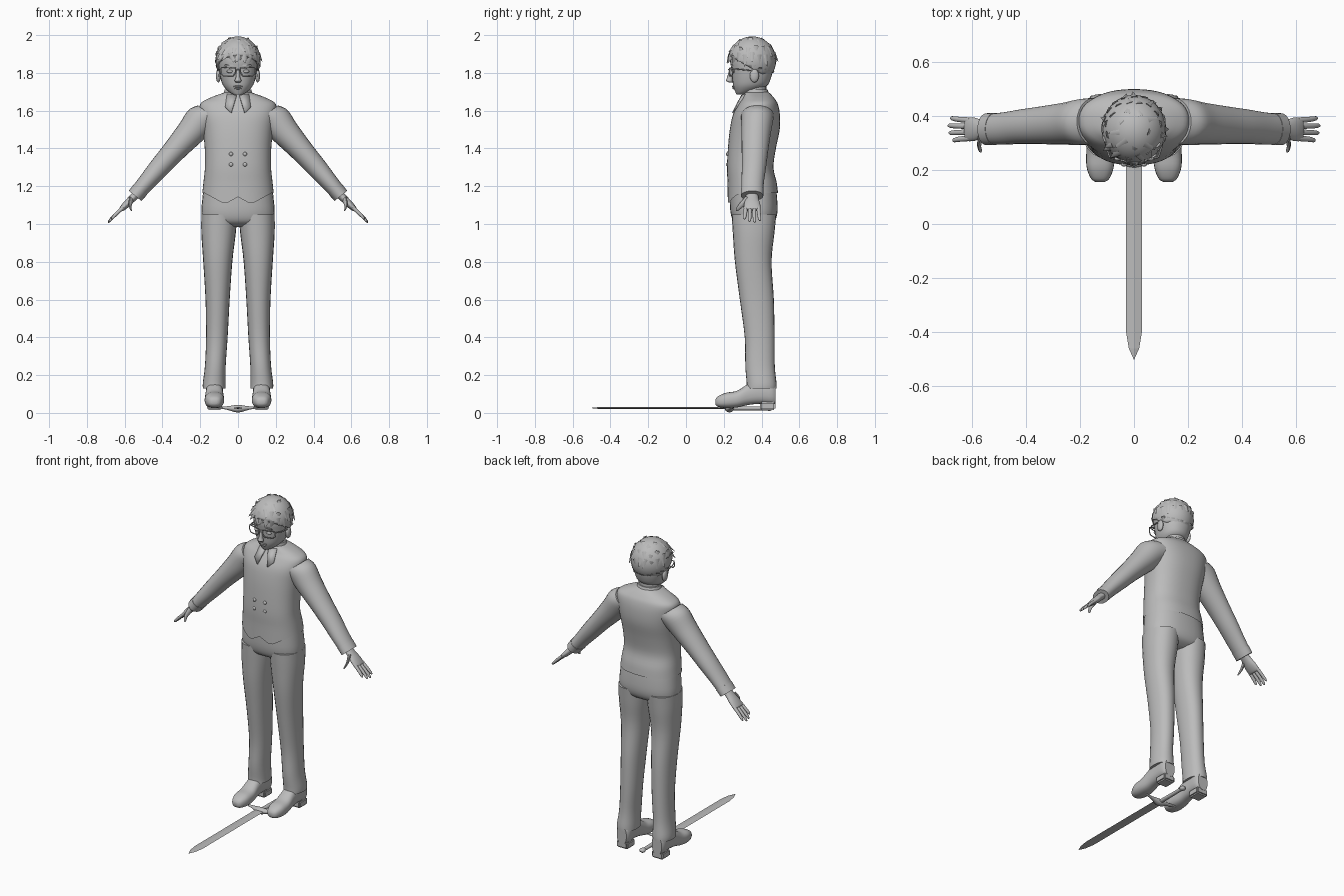
import bpy, bmesh, math, random
from mathutils import Vector

if "Cube" in bpy.data.objects:
    bpy.data.objects.remove(bpy.data.objects["Cube"])

random.seed(4)
grey = bpy.data.materials.new("plain_grey")
grey.diffuse_color = (0.5, 0.5, 0.5, 1)
grey.use_nodes = True
grey.node_tree.nodes["Principled BSDF"].inputs["Base Color"].default_value = grey.diffuse_color
X, Y, Z = Vector((1, 0, 0)), Vector((0, 1, 0)), Vector((0, 0, 1))


def finish(name, bm, mirror=False, angle=40):
    bmesh.ops.recalc_face_normals(bm, faces=bm.faces)
    me = bpy.data.meshes.new(name)
    bm.to_mesh(me)
    bm.free()
    me.materials.append(grey)
    me.shade_smooth()
    me.set_sharp_from_angle(angle=math.radians(angle))
    ob = bpy.data.objects.new(name, me)
    bpy.context.collection.objects.link(ob)
    if mirror:
        ob.modifiers.new("mirror", 'MIRROR').use_mirror_merge = False
    return ob


def spline(rings, steps):
    # smooth interpolation through the key sections
    out = []
    for i in range(len(rings) - 1):
        q = [rings[max(i - 1, 0)], rings[i], rings[i + 1], rings[min(i + 2, len(rings) - 1)]]
        for s in range(steps):
            t = s / steps
            out.append([0.5 * (2 * b + (c - a) * t + (2 * a - 5 * b + 4 * c - d) * t * t
                               + (3 * b - a - 3 * c + d) * t ** 3) for a, b, c, d in zip(*q)])
    return out + [rings[-1]]


def loft(name, rings, u, v, sides=24, e=2.0, steps=4, mirror=False, rule=None, caps=True):
    # rings: centre x, y, z, half-size along u, half-size along v
    bm = bmesh.new()
    loops = []
    for x, y, z, ru, rv in spline(rings, steps):
        loop = []
        for k in range(sides):
            a = 2 * math.pi * k / sides
            c, s = math.cos(a), math.sin(a)
            c = math.copysign(abs(c) ** (2 / e), c)
            s = math.copysign(abs(s) ** (2 / e), s)
            loop.append(bm.verts.new(Vector((x, y, z)) + u * ru * c + v * rv * s))
        loops.append(loop)
    for l0, l1 in zip(loops, loops[1:]):
        for k in range(sides):
            bm.faces.new((l0[k], l0[(k + 1) % sides], l1[(k + 1) % sides], l1[k]))
    if caps:
        bm.faces.new(loops[0])
        bm.faces.new(loops[-1])
    if rule:
        rule(loops)
    return finish(name, bm, mirror)


def ball(name, c, r, mirror=False, seg=16):
    bm = bmesh.new()
    bmesh.ops.create_uvsphere(bm, u_segments=seg, v_segments=seg // 2, radius=1)
    for w in bm.verts:
        w.co = Vector(c) + Vector(a * b for a, b in zip(w.co, r))
    return finish(name, bm, mirror)


def box(name, c, s, mirror=False, bevel=0.0):
    bm = bmesh.new()
    bmesh.ops.create_cube(bm, size=1)
    for w in bm.verts:
        w.co = Vector(c) + Vector(a * b for a, b in zip(w.co, s))
    if bevel:
        bmesh.ops.bevel(bm, geom=bm.edges[:], offset=bevel, segments=2, affect='EDGES')
    return finish(name, bm, mirror)


def wire(name, pts, r, closed=False):
    cu = bpy.data.curves.new(name, 'CURVE')
    cu.dimensions, cu.bevel_depth, cu.bevel_resolution = '3D', r, 1
    sp = cu.splines.new('POLY')
    sp.points.add(len(pts) - 1)
    for p, q in zip(sp.points, pts):
        p.co = (*q, 1)
    sp.use_cyclic_u = closed
    cu.materials.append(grey)
    ob = bpy.data.objects.new(name, cu)
    bpy.context.collection.objects.link(ob)


# trousers
loft("trouser_leg", [(.126, .40, .13, .060, .080), (.126, .40, .16, .060, .079), (.120, .392, .25, .055, .078),
                     (.112, .39, .4, .057, .079), (.108, .375, .6, .064, .090), (.107, .356, .8, .077, .097),
                     (.103, .358, .95, .091, .110), (.099, .36, 1.05, .095, .118)], X, Y, e=2.2, mirror=True)
loft("trouser_hips", [(0, .36, .985, .12, .06), (0, .36, 1.01, .182, .105), (0, .36, 1.06, .194, .124),
                      (0, .357, 1.14, .188, .125), (0, .352, 1.22, .178, .12)], X, Y, sides=32, e=2.4)


# vest with two points at the front hem
def hem(loops):
    for i, f in enumerate((1, .75, .5, .25)):
        for w in loops[i]:
            if w.co.y < .33:
                w.co.z -= f * .06 * max(0, 1 - abs(abs(w.co.x) - .07) / .11)


loft("vest", [(0, .354, 1.165, .189, .133), (0, .35, 1.22, .183, .130), (0, .340, 1.3, .175, .123),
              (0, .349, 1.4, .176, .127), (0, .364, 1.5, .186, .132), (0, .373, 1.58, .200, .124),
              (0, .382, 1.635, .200, .104), (0, .383, 1.665, .155, .085), (0, .376, 1.69, .09, .070),
              (0, .372, 1.70, .06, .06)], X, Y, sides=48, e=2.35, rule=hem, caps=False)
for z in (1.315, 1.37):
    ball("vest_button", (.037, .22, z), (.011, .008, .011), True, 12)

# sleeves and cuffs
U = Vector((.78, 0, .62))
loft("sleeve", [(.145, .378, 1.575, .085, .088), (.195, .377, 1.55, .086, .085), (.255, .371, 1.48, .075, .078),
                (.34, .365, 1.385, .062, .070), (.415, .36, 1.30, .055, .064), (.48, .353, 1.225, .047, .060),
                (.54, .35, 1.155, .041, .056)], U, Y, mirror=True)
loft("cuff", [(.515, .351, 1.184, .045, .060), (.545, .35, 1.149, .043, .059)], U, Y, mirror=True, steps=1)

# hands
V = Vector((.7, 0, .7))
loft("palm", [(.53, .35, 1.165, .022, .032), (.56, .35, 1.135, .020, .034), (.59, .35, 1.105, .019, .043),
              (.615, .35, 1.08, .014, .044), (.622, .35, 1.074, .008, .040)], V, Y, mirror=True)
for i, reach in enumerate((.058, .072, .076, .066)):
    y, dy = .317 + .022 * i, .005 * (i - 1.5)
    loft("finger", [(.605, y, 1.09, .010, .011), (.617 + reach * .5, y + dy * .5, 1.078 - reach * .45, .009, .010),
                    (.612 + reach * .9, y + dy, 1.083 - reach * .88, .007, .008),
                    (.612 + reach, y + dy, 1.083 - reach, .002, .002)], V, Y, sides=10, steps=2, mirror=True)
loft("thumb", [(.565, .325, 1.13, .016, .018), (.572, .292, 1.10, .011, .013),
               (.568, .272, 1.078, .009, .008), (.566, .265, 1.07, .002, .002)],
     V, Vector((0, .75, -.65)), sides=10, mirror=True)

# shoes
loft("shoe", [(.125, .155, .058, .016, .012), (.125, .168, .060, .034, .027), (.125, .21, .066, .050, .040),
              (.125, .27, .073, .051, .044), (.125, .33, .098, .046, .056), (.125, .39, .11, .045, .062),
              (.125, .45, .11, .045, .066), (.125, .475, .10, .034, .055)], X, Z, e=2.5, mirror=True)
box("shoe_heel", (.125, .433, .037), (.080, .082, .044), True, .008)

# neck and shirt collar
loft("neck", [(0, .375, 1.64, .07, .06), (0, .368, 1.69, .062, .058), (0, .365, 1.78, .062, .06)], X, Y)
loft("collar_band", [(0, .375, 1.66, .085, .078), (0, .372, 1.69, .076, .068), (0, .37, 1.712, .070, .062)],
     X, Y, steps=2)
bm = bmesh.new()
flap = [bm.verts.new(p) for p in ((.008, .292, 1.682), (.058, .312, 1.690), (.068, .264, 1.620), (.036, .244, 1.590))]
bm.faces.new(flap)
finish("collar_flap", bm, True).modifiers.new("thickness", 'SOLIDIFY').thickness = .008

# head and face
loft("head", [(0, .288, 1.685, .022, .020), (0, .308, 1.698, .046, .046), (0, .338, 1.73, .077, .088),
              (0, .347, 1.77, .092, .102), (0, .35, 1.82, .101, .110), (0, .35, 1.87, .104, .116),
              (0, .35, 1.93, .092, .100), (0, .35, 1.97, .05, .055)], X, Y, sides=28, e=2.15)
loft("nose", [(0, .238, 1.748, .010, .008), (0, .230, 1.758, .018, .017), (0, .232, 1.775, .012, .015),
              (0, .240, 1.82, .008, .010)], X, Y, sides=12)
ball("ear", (.104, .362, 1.785), (.013, .024, .036), True)
ball("eye", (.042, .252, 1.808), (.018, .010, .009), True)
box("eyebrow", (.047, .242, 1.84), (.05, .012, .008), True, .003)
ball("upper_lip", (0, .252, 1.728), (.026, .009, .005))
ball("lower_lip", (0, .254, 1.718), (.020, .009, .005))

# spectacles
for s in (-1, 1):
    wire("spectacle_rim", [(s * x, y, z) for x, y, z in
                           ((.012, .231, 1.825), (.088, .246, 1.829), (.092, .248, 1.80),
                            (.078, .243, 1.784), (.026, .232, 1.784), (.014, .230, 1.80))], .0035, True)
    wire("spectacle_arm", [(s * .090, .247, 1.822), (s * .104, .29, 1.818), (s * .108, .37, 1.81)], .0035)
wire("spectacle_bridge", [(-.013, .229, 1.815), (0, .224, 1.818), (.013, .229, 1.815)], .0035)

# hair cap cut along a slanting hairline, plus tufts over it
C, R = Vector((0, .35, 1.865)), Vector((.119, .127, .128))
bm = bmesh.new()
bmesh.ops.create_uvsphere(bm, u_segments=32, v_segments=20, radius=1)
for w in bm.verts:
    w.co = C + w.co * R
bmesh.ops.bisect_plane(bm, geom=bm.verts[:] + bm.edges[:] + bm.faces[:], plane_co=(0, .23, 1.89),
                       plane_no=(0, .56, 1), clear_inner=True)
cap = finish("hair_cap", bm)
solid = cap.modifiers.new("thickness", 'SOLIDIFY')
solid.thickness, solid.offset = .016, -1

bm = bmesh.new()


def tuft(az, el, length, width, lift):
    n = Vector((math.cos(el) * math.sin(az), -math.cos(el) * math.cos(az), math.sin(el)))
    base = C + n * R * .97
    down = (-Z + n * n.z + X * random.uniform(-.5, .5)).normalized()
    side = n.cross(down).normalized()
    tip = bm.verts.new(base + down * length + n * lift)
    ring = [bm.verts.new(base + side * width * a + n * b - down * c) for a, b, c in
            ((-1, -.01, 0), (-.5, .007, .012), (.5, .007, .012), (1, -.01, 0))]
    for p, q in zip(ring, ring[1:] + ring[:1]):
        bm.faces.new((p, q, tip))
    bm.faces.new(ring)


for row, (el, count, lift) in enumerate(((1.0, 9, -.006), (.55, 16, 0), (.2, 20, .002))):
    for k in range(count):
        tuft(2 * math.pi * (k + .5 * row) / count, el + random.uniform(-.1, .1),
             random.uniform(.035, .055), .02, lift + random.uniform(-.002, .007))
for k in range(13):
    tuft(math.pi + (k - 6) * .24, -.25 - .3 * math.cos((k - 6) * .24), .04, .018, -.012)
finish("hair_tufts", bm, angle=60)

# sword lying on the floor
bm = bmesh.new()
top, low = [], []
for y, w in ((.22, .029), (-.40, .029), (-.46, .019), (-.5, 0.001)):
    t = .005 if w > .01 else .001
    mid = [bm.verts.new((s * w, y, .026)) for s in (-1, 1)]
    up, dn = bm.verts.new((0, y, .026 + t)), bm.verts.new((0, y, .026 - t))
    top.append((mid[0], up, mid[1], dn))
for a, b in zip(top, top[1:]):
    for k in range(4):
        bm.faces.new((a[k], a[(k + 1) % 4], b[(k + 1) % 4], b[k]))
bm.faces.new(top[0])
bm.faces.new(top[-1])
finish("sword_blade", bm, angle=5)
loft("sword_guard", [(-.115, .245, .030, .006, .004), (-.06, .238, .026, .012, .009), (0, .23, .022, .024, .020),
                     (.06, .238, .026, .012, .009), (.115, .245, .030, .006, .004)], Y, Z, sides=12)
loft("sword_grip", [(0, .23, .024, .015, .011), (0, .33, .024, .013, .011), (0, .43, .024, .012, .010)],
     X, Z, sides=12)
ball("sword_pommel", (0, .44, .024), (.019, .02, .014), seg=12)
